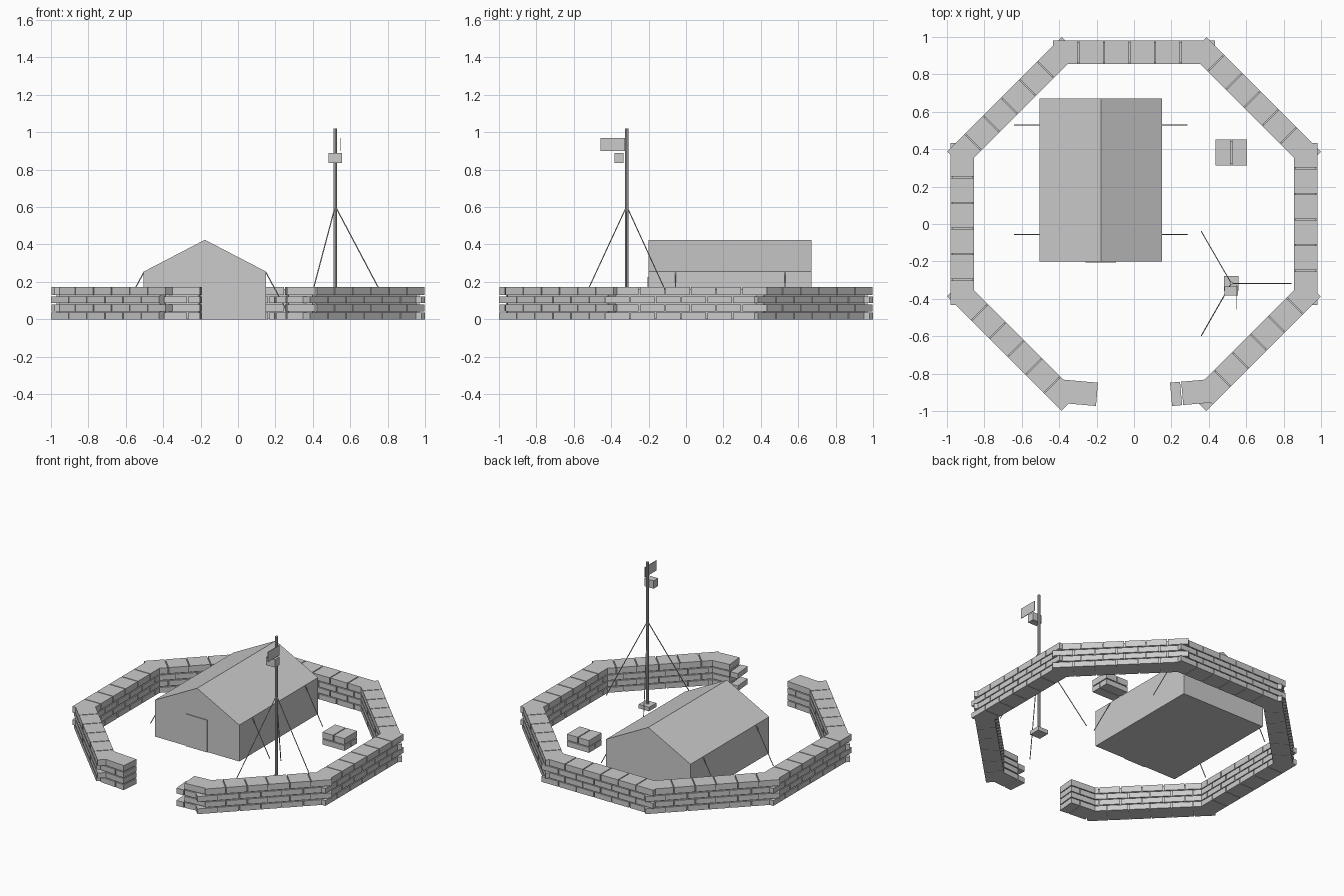
import bpy, bmesh, math
from mathutils import Matrix, Vector

if "Cube" in bpy.data.objects:
    bpy.data.objects.remove(bpy.data.objects["Cube"], do_unlink=True)

grey = bpy.data.materials.new("plain_grey")
grey.use_nodes = True
colour = (0.6, 0.6, 0.6, 1)
grey.diffuse_color = colour
grey.node_tree.nodes["Principled BSDF"].inputs["Base Color"].default_value = colour


def finish(name, bm, matrix=Matrix()):
    bmesh.ops.recalc_face_normals(bm, faces=bm.faces[:])
    mesh = bpy.data.meshes.new(name)
    bm.to_mesh(mesh)
    bm.free()
    mesh.materials.append(grey)
    obj = bpy.data.objects.new(name, mesh)
    obj.matrix_world = matrix
    bpy.context.collection.objects.link(obj)
    return obj


def add_box(bm, low, high):
    low, high = Vector(low), Vector(high)
    size = high - low
    place = Matrix.Translation((low + high) / 2) @ Matrix.Diagonal((*size, 1))
    bmesh.ops.create_cube(bm, size=1, matrix=place)


def box(name, low, high):
    bm = bmesh.new()
    add_box(bm, low, high)
    return finish(name, bm)


def rod(name, start, end, radius, sides=6):
    start, end = Vector(start), Vector(end)
    axis = end - start
    place = Matrix.Translation((start + end) / 2) @ axis.to_track_quat("Z", "Y").to_matrix().to_4x4()
    bm = bmesh.new()
    bmesh.ops.create_cone(bm, cap_ends=True, segments=sides, radius1=radius,
                          radius2=radius, depth=axis.length, matrix=place)
    return finish(name, bm)


# Brick wall: alternating courses around a recessed mortar core
ROW, GAP, BRICK, ROWS = 0.043, 0.006, 0.137, 4
INNER, OUTER = 0.855, 0.98


def wall(name, courses, core, inner, outer, matrix):
    bm = bmesh.new()
    for row in range(ROWS):
        joints = courses[row % 2]
        for a, b in zip(joints, joints[1:]):
            add_box(bm, (a + GAP / 2, inner, row * ROW),
                    (b - GAP / 2, outer, (row + 1) * ROW - GAP * (row < ROWS - 1)))
    inset = 0.009
    add_box(bm, (core[0], inner + inset, 0.002),
            (core[1], outer - inset, ROWS * ROW - inset))
    finish(name, bm, matrix)


upper = [-0.435 + BRICK * i for i in range(7)]
lower = [x + 0.05 for x in upper]
for k in range(8):
    if k != 4:
        wall(f"wall_side_{k}", (lower, upper), (-0.38, 0.38), INNER, OUTER,
             Matrix.Rotation(-math.pi / 4 * k, 4, "Z"))

# Short wall ends beside the entrance, turned slightly inward
half = (OUTER - INNER) / 2
tilt = math.radians(5)
wall("entrance_wall_left", ([0, 0.06, 0.2], [0.06, 0.22]), (0.07, 0.2), -half, half,
     Matrix.Translation((0.195, -0.911, 0)) @ Matrix.Rotation(tilt, 4, "Z"))
wall("entrance_wall_right", ([-0.2, -0.07, 0], [-0.2, 0]), (-0.19, -0.01), -half, half,
     Matrix.Translation((-0.195, -0.911, 0)) @ Matrix.Rotation(-tilt, 4, "Z"))

# Gabled tent
MID, HALF, FRONT, BACK, EAVE, RIDGE = -0.177, 0.327, -0.2, 0.67, 0.255, 0.425
bm = bmesh.new()
profile = [(-HALF, 0), (HALF, 0), (HALF, EAVE), (0, RIDGE), (-HALF, EAVE)]
gable = bm.faces.new([bm.verts.new((MID + x, FRONT, z)) for x, z in profile])
grown = bmesh.ops.extrude_face_region(bm, geom=[gable], use_keep_orig=True)
bmesh.ops.translate(bm, vec=(0, BACK - FRONT, 0),
                    verts=[v for v in grown["geom"] if isinstance(v, bmesh.types.BMVert)])
finish("tent", bm)
box("tent_door", (-0.26, FRONT - 0.006, 0), (-0.095, FRONT, 0.225))

# Tent guy ropes
for side, label in ((-1, "right"), (1, "left")):
    for y, end in ((-0.055, "front"), (0.53, "back")):
        rod(f"tent_rope_{end}_{label}", (MID + side * HALF, y, EAVE - 0.005),
            (MID + side * (HALF + 0.135), y, 0), 0.003)

# Mast with base, fittings and stays
PX, PY = 0.52, -0.317
box("mast_base", (PX - 0.04, PY - 0.04, 0), (PX + 0.04, PY + 0.04, 0.028))
rod("mast", (PX, PY, 0), (PX, PY, 1.02), 0.009, 8)
box("mast_box", (0.485, -0.383, 0.835), (0.555, -0.333, 0.89))
box("mast_panel", (0.547, -0.457, 0.9), (0.551, -0.327, 0.97))
for i, foot in enumerate(((0.36, -0.04, 0), (0.36, -0.597, 0), (0.84, PY, 0))):
    rod(f"mast_stay_{i}", (PX, PY, 0.605), foot, 0.003)

# Small brick block, two crossed layers
bm = bmesh.new()
X0, X1, Y0, Y1 = 0.435, 0.605, 0.312, 0.452
XM, YM, g = (X0 + X1) / 2, (Y0 + Y1) / 2, GAP / 2
for y0, y1 in ((Y0, YM - g), (YM + g, Y1)):
    add_box(bm, (X0, y0, 0), (X1, y1, ROW - GAP))
for x0, x1 in ((X0, XM - g), (XM + g, X1)):
    add_box(bm, (x0, Y0, ROW), (x1, Y1, 2 * ROW))
add_box(bm, (X0 + 0.01, Y0 + 0.01, 0.002), (X1 - 0.01, Y1 - 0.01, 2 * ROW - 0.01))
finish("brick_block", bm)
